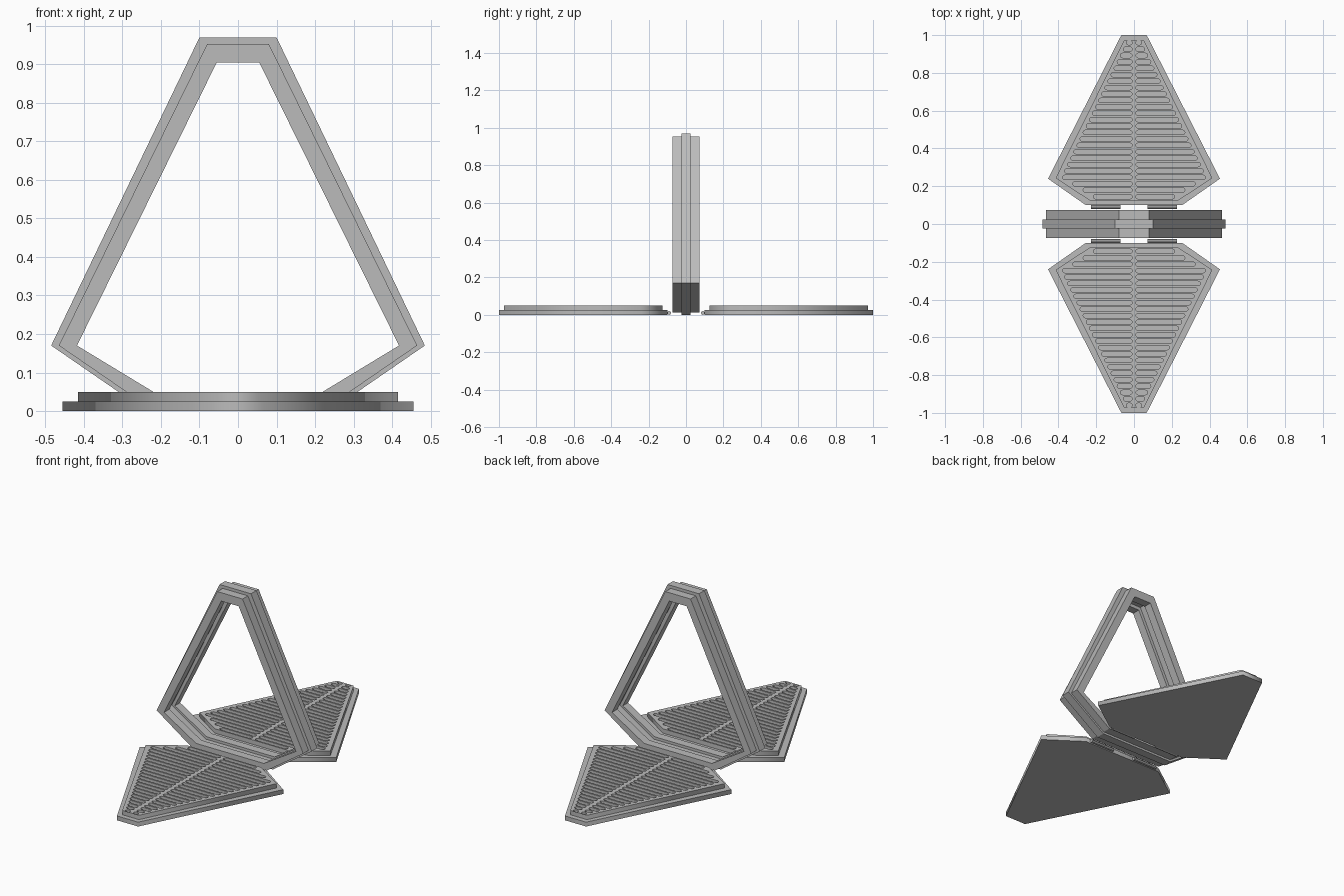
import bpy, bmesh, math

if "Cube" in bpy.data.objects:
    bpy.data.objects.remove(bpy.data.objects["Cube"], do_unlink=True)

grey = bpy.data.materials.new("plain_grey")
grey.use_nodes = True
grey.diffuse_color = (0.5, 0.5, 0.5, 1)
grey.node_tree.nodes["Principled BSDF"].inputs["Base Color"].default_value = (0.5, 0.5, 0.5, 1)


def add_object(name, data):
    ob = bpy.data.objects.new(name, data)
    data.materials.append(grey)
    bpy.context.collection.objects.link(ob)
    return ob


def from_bmesh(name, bm):
    bmesh.ops.recalc_face_normals(bm, faces=bm.faces)
    me = bpy.data.meshes.new(name)
    bm.to_mesh(me)
    bm.free()
    return add_object(name, me)


def mirrored(half):
    """Close a right-hand half outline into a symmetric loop."""
    return half + [(-x, y) for x, y in reversed(half)]


# Standing frame: one stepped cross-section lofted through six corners
rib = mirrored([(0.10, 0.97), (0.485, 0.17), (0.238, 0.0)])
outer = mirrored([(0.08, 0.953), (0.465, 0.17), (0.235, 0.012)])
inner = mirrored([(0.055, 0.905), (0.418, 0.17), (0.215, 0.047)])
groove = mirrored([(0.066, 0.925), (0.437, 0.17), (0.22, 0.032)])
W, R = 0.073, 0.025
section = [(rib, -R), (outer, -R), (outer, -W), (inner, -W), (inner, -R), (groove, -R)]
section += [(loop, -y) for loop, y in reversed(section)]
bm = bmesh.new()
rings = [[bm.verts.new((loop[i][0], y, loop[i][1])) for loop, y in section] for i in range(6)]
n = len(section)
for i in range(6):
    a, b = rings[i], rings[(i + 1) % 6]
    for j in range(n):
        k = (j + 1) % n
        bm.faces.new((a[j], a[k], b[k], b[j]))
from_bmesh("standing_frame", bm)


# Flat panels: solid base plate and a slotted plate on top
def plate(name, loops, z0, z1, turn):
    """Extruded flat outline; any further loops become holes."""
    cu = bpy.data.curves.new(name, "CURVE")
    cu.dimensions = "2D"
    cu.fill_mode = "BOTH"
    cu.extrude = (z1 - z0) / 2
    for loop in loops:
        sp = cu.splines.new("POLY")
        sp.points.add(len(loop) - 1)
        for p, (x, y) in zip(sp.points, loop):
            p.co = (x * turn, y * turn, 0, 1)
        sp.use_cyclic_u = True
    tmp = bpy.data.objects.new(name + "_curve", cu)
    bpy.context.collection.objects.link(tmp)
    dg = bpy.context.evaluated_depsgraph_get()
    me = bpy.data.meshes.new_from_object(tmp.evaluated_get(dg))
    bpy.data.objects.remove(tmp, do_unlink=True)
    me.materials.clear()
    bm = bmesh.new()
    bm.from_mesh(me)
    bmesh.ops.remove_doubles(bm, verts=bm.verts, dist=1e-5)
    bmesh.ops.translate(bm, verts=bm.verts, vec=(0, 0, (z0 + z1) / 2))
    bpy.data.meshes.remove(me)
    return from_bmesh(name, bm)


def capsule(x0, x1, y, r):
    arc = [math.pi * i / 6 for i in range(7)]
    right = [(x1 - r + r * math.sin(t), y - r * math.cos(t)) for t in arc]
    left = [(x0 + r - r * math.sin(t), y + r * math.cos(t)) for t in arc]
    return right + left


base = mirrored([(0.067, 1.0), (0.455, 0.24), (0.255, 0.10)])
top = mirrored([(0.053, 0.972), (0.415, 0.243), (0.235, 0.125)])
slots = []
rows = 25
for i in range(rows):
    y = 0.145 + i * 0.815 / (rows - 1)
    # Slot length follows whichever sloping side is nearer
    reach = min(0.04 + (0.96 - y) * 0.482, 0.215 + (y - 0.145) * 1.6)
    slots.append(capsule(0.01, reach, y, 0.012))
    slots.append(capsule(-reach, -0.01, y, 0.012))

for side, turn in (("front", -1), ("back", 1)):
    plate(side + "_panel_base", [base], 0.0, 0.025, turn)
    plate(side + "_panel_slotted_top", [top] + slots, 0.025, 0.05, turn)
    # Hinge pins between panel and frame
    for s, label in ((-1, "right"), (1, "left")):
        bm = bmesh.new()
        bmesh.ops.create_cone(bm, cap_ends=True, segments=8, radius1=0.01, radius2=0.01, depth=0.155)
        for v in bm.verts:
            x, y, z = v.co
            v.co = (z + s * 0.15, y + turn * 0.09, x + 0.01)
        from_bmesh(f"{side}_{label}_hinge_pin", bm)
